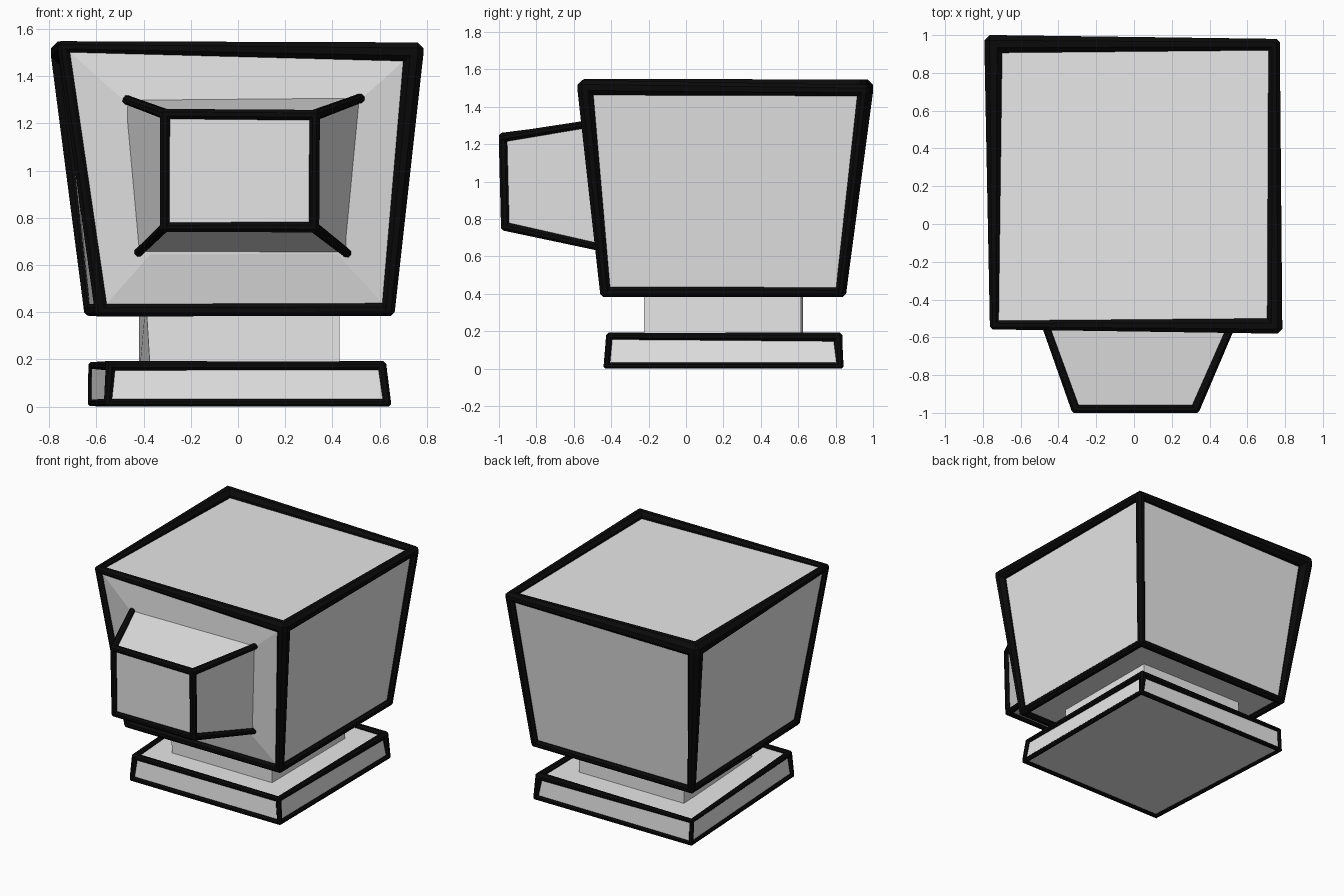
import bpy, bmesh
from itertools import product
from mathutils import Vector

default = bpy.data.objects.get("Cube")
if default:
    bpy.data.objects.remove(default, do_unlink=True)


def make_material(name, value):
    mat = bpy.data.materials.new(name)
    mat.use_nodes = True
    color = (value, value, value, 1.0)
    mat.diffuse_color = color
    bsdf = mat.node_tree.nodes["Principled BSDF"]
    bsdf.inputs["Base Color"].default_value = color
    bsdf.inputs["Roughness"].default_value = 0.8
    return mat


PANEL = make_material("light grey", 0.8)
EDGE = make_material("black edging", 0.003)
FRONT = Vector((0, -1, 0))
SIDES = [(i, (i + 1) % 4) for i in range(4)]

# Chamfered knob whose outline is an octagon from each side
KNOB = [Vector(s[i:] + s[:i])
        for s in product((-1, 1), (-0.4, 0.4), (-0.4, 0.4)) for i in range(3)]


def finish(bm, name, material):
    mesh = bpy.data.meshes.new(name)
    bm.to_mesh(mesh)
    bm.free()
    mesh.materials.append(material)
    bpy.context.collection.objects.link(bpy.data.objects.new(name, mesh))


def block(name, start, end, bulge=None):
    """Join two loops of four corners into a block."""
    bm = bmesh.new()
    a = [bm.verts.new(c[:3]) for c in start]
    b = [bm.verts.new(c[:3]) for c in end]
    bm.faces.new(a)
    bm.faces.new(b)
    for i, j in SIDES:
        bm.faces.new((a[i], a[j], b[j], b[i]))
    bmesh.ops.recalc_face_normals(bm, faces=bm.faces[:])
    if bulge:
        face = max(bm.faces, key=lambda f: f.normal.dot(FRONT))
        bmesh.ops.inset_individual(bm, faces=[face], thickness=bulge[0],
                                   depth=bulge[1], use_even_offset=True)
    finish(bm, name, PANEL)


def edging(name, start, end, open_start=False):
    """Tapered bars along the block's edges; corners are x, y, z, radius."""
    pairs = list(zip(start, end)) + [(end[i], end[j]) for i, j in SIDES]
    if not open_start:
        pairs += [(start[i], start[j]) for i, j in SIDES]
    bm = bmesh.new()
    for pair in pairs:
        verts = [bm.verts.new(Vector(c[:3]) + k * c[3])
                 for c in pair for k in KNOB]
        bmesh.ops.convex_hull(bm, input=verts)
        loose = [v for v in bm.verts if not v.link_faces]
        bmesh.ops.delete(bm, geom=loose, context='VERTS')
    bmesh.ops.recalc_face_normals(bm, faces=bm.faces[:])
    finish(bm, name, EDGE)


# Flat plinth, slightly narrower at the top
base = ([(-0.552, -0.42, 0.016, 0.016), (0.632, -0.424, 0.016, 0.016),
         (0.625, 0.823, 0.016, 0.016), (-0.622, 0.828, 0.016, 0.014)],
        [(-0.54, -0.405, 0.173, 0.02), (0.611, -0.41, 0.173, 0.017),
         (0.605, 0.812, 0.17, 0.024), (-0.62, 0.82, 0.174, 0.014)])
block("base", *base)
edging("base_edging", *base)

# Plain neck, running into the base and the head
block("neck",
      [(-0.37, -0.22, 0.12), (0.43, -0.225, 0.12), (0.425, 0.615, 0.12),
       (-0.42, 0.625, 0.12)],
      [(-0.39, -0.22, 0.45), (0.43, -0.225, 0.45), (0.425, 0.615, 0.45),
       (-0.42, 0.625, 0.45)])

# Head flaring upwards, with a shallow raised front
head = ([(-0.58, -0.425, 0.408, 0.026), (0.637, -0.432, 0.411, 0.027),
         (0.628, 0.826, 0.409, 0.025), (-0.627, 0.831, 0.41, 0.025)],
        [(-0.74, -0.535, 1.525, 0.023), (0.745, -0.54, 1.503, 0.04),
         (0.742, 0.95, 1.488, 0.03), (-0.745, 0.953, 1.5, 0.047)])
block("head", *head, bulge=(0.24, 0.03))
edging("head_edging", *head)

# Tapering snout, edged everywhere except where it meets the head
snout = ([(-0.43, -0.42, 0.645, 0.018), (0.475, -0.42, 0.64, 0.018),
          (0.555, -0.45, 1.32, 0.018), (-0.5, -0.45, 1.31, 0.018)],
         [(-0.31, -0.967, 0.76, 0.02), (0.322, -0.967, 0.76, 0.022),
          (0.325, -0.979, 1.235, 0.022), (-0.31, -0.979, 1.24, 0.021)])
block("snout", *snout)
edging("snout_edging", *snout, open_start=True)
